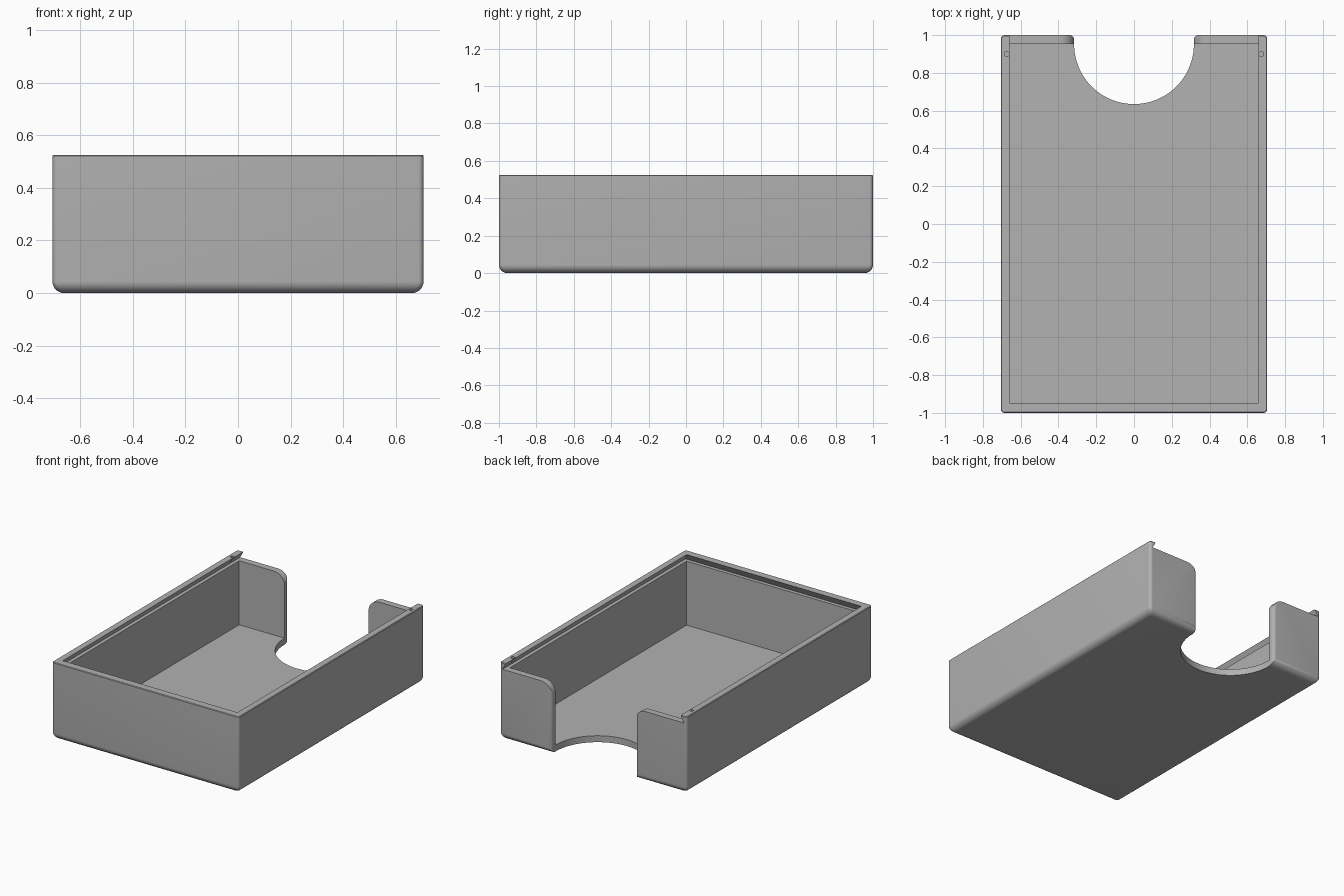
import bpy, bmesh
from math import sin, cos, pi, radians

if "Cube" in bpy.data.objects:
    bpy.data.objects.remove(bpy.data.objects["Cube"], do_unlink=True)

W, L, H = 0.705, 1.0, 0.525        # half width, half length, height
WALL, FLOOR, LEDGE = 0.046, 0.044, 0.48
NOTCH, NOTCH_Y = 0.317, 0.952      # finger notch radius and centre

grey = bpy.data.materials.new("plain grey")
grey.use_nodes = True
grey.diffuse_color = (0.445, 0.445, 0.445, 1)
grey.node_tree.nodes["Principled BSDF"].inputs["Base Color"].default_value = grey.diffuse_color


def loft(name, rings):
    """Closed solid skinned through rings of equal point count."""
    bm = bmesh.new()
    loops = [[bm.verts.new(p) for p in ring] for ring in rings]
    n = len(loops[0])
    for a, b in zip(loops, loops[1:]):
        for i in range(n):
            bm.faces.new((a[i], a[(i + 1) % n], b[(i + 1) % n], b[i]))
    bm.faces.new(loops[0])
    bm.faces.new(loops[-1])
    bmesh.ops.recalc_face_normals(bm, faces=bm.faces)
    me = bpy.data.meshes.new(name)
    bm.to_mesh(me)
    bm.free()
    me.materials.append(grey)
    ob = bpy.data.objects.new(name, me)
    bpy.context.collection.objects.link(ob)
    return ob


def arc(cx, cy, r, start, end, steps):
    """Points on an arc, angles in degrees."""
    angles = [radians(start + (end - start) * i / steps) for i in range(steps + 1)]
    return [(cx + r * cos(a), cy + r * sin(a)) for a in angles]


def round_rect(hx, hy, r, z):
    pts = []
    for k, (sx, sy) in enumerate([(1, 1), (-1, 1), (-1, -1), (1, -1)]):
        pts += arc(sx * (hx - r), sy * (hy - r), r, 90 * k, 90 * k + 90, 6)
    return [(x, y, z) for x, y in pts]


def rect(hx, y0, y1, z):
    return [(-hx, y0, z), (hx, y0, z), (hx, y1, z), (-hx, y1, z)]


def mirrored(half):
    """Complete a right-hand profile with its mirror image."""
    return half + [(-x, y) for x, y in reversed(half) if x > 1e-6]


def cut(body, cutter):
    cutter.hide_render = True
    mod = body.modifiers.new("cut", "BOOLEAN")
    mod.operation, mod.solver, mod.object = "DIFFERENCE", "EXACT", cutter
    bpy.context.view_layer.objects.active = body
    bpy.ops.object.modifier_apply(modifier=mod.name)
    bpy.data.objects.remove(cutter, do_unlink=True)


# Outer shell with rounded corners and a filleted bottom edge
FILLET = 0.045
rings = []
for i in range(9):
    a = i / 8 * pi / 2
    inset = FILLET * (1 - sin(a))
    rings.append(round_rect(W - inset, L - inset, 0.02, FILLET * (1 - cos(a))))
rings.append(round_rect(W - 0.0, L, 0.02, H - 0.004))
rings.append(round_rect(W - 0.004, L - 0.004, 0.016, H))
tray = loft("tray", rings)

# Inner compartment
inner = W - WALL
cut(tray, loft("compartment_cutter",
               [rect(inner, -L + 0.053, L - WALL, z) for z in (FLOOR, LEDGE + 0.02)]))

# Dovetail channel for a sliding lid, open at the back
slope = 0.025 / (H - LEDGE)
channel = []
for z in (LEDGE, H + 0.01):
    d = (H - z) * slope
    channel.append(rect(inner + d, -L + 0.053 - d, L + 0.1, z))
cut(tray, loft("lid_channel_cutter", channel))

# Round finger notch through floor and back wall, eased at the outer edge
ease = 0.025
half = (arc(0, NOTCH_Y, NOTCH, -90, 0, 32)
        + arc(NOTCH + ease, L - ease, ease, 180, 90, 6)
        + [(NOTCH + ease, L + 0.1)])
profile = mirrored(half)
cut(tray, loft("finger_notch_cutter", [[(x, y, z) for x, y in profile] for z in (-0.1, 0.7)]))

# Rounded upper corners of the back wall beside the notch
r = 0.08
half = (arc(NOTCH - 0.001 + r, LEDGE - r, r, 180, 90, 10)
        + [(NOTCH - 0.001 + r, LEDGE + 0.03)])
profile = mirrored(half)
cut(tray, loft("wall_corner_cutter", [[(x, y, z) for x, z in profile] for y in (0.9, 1.1)]))

# Small lid-catch holes in the side rims
for side in (-1, 1):
    ring = arc(side * 0.673, 0.9, 0.013, 0, 337.5, 15)
    cut(tray, loft("catch_cutter", [[(x, y, z) for x, y in ring] for z in (LEDGE + 0.005, H + 0.05)]))

# Smooth fillets, crisp edges
bpy.ops.object.select_all(action="DESELECT")
tray.select_set(True)
bpy.context.view_layer.objects.active = tray
bpy.ops.object.shade_smooth_by_angle(angle=radians(30))
